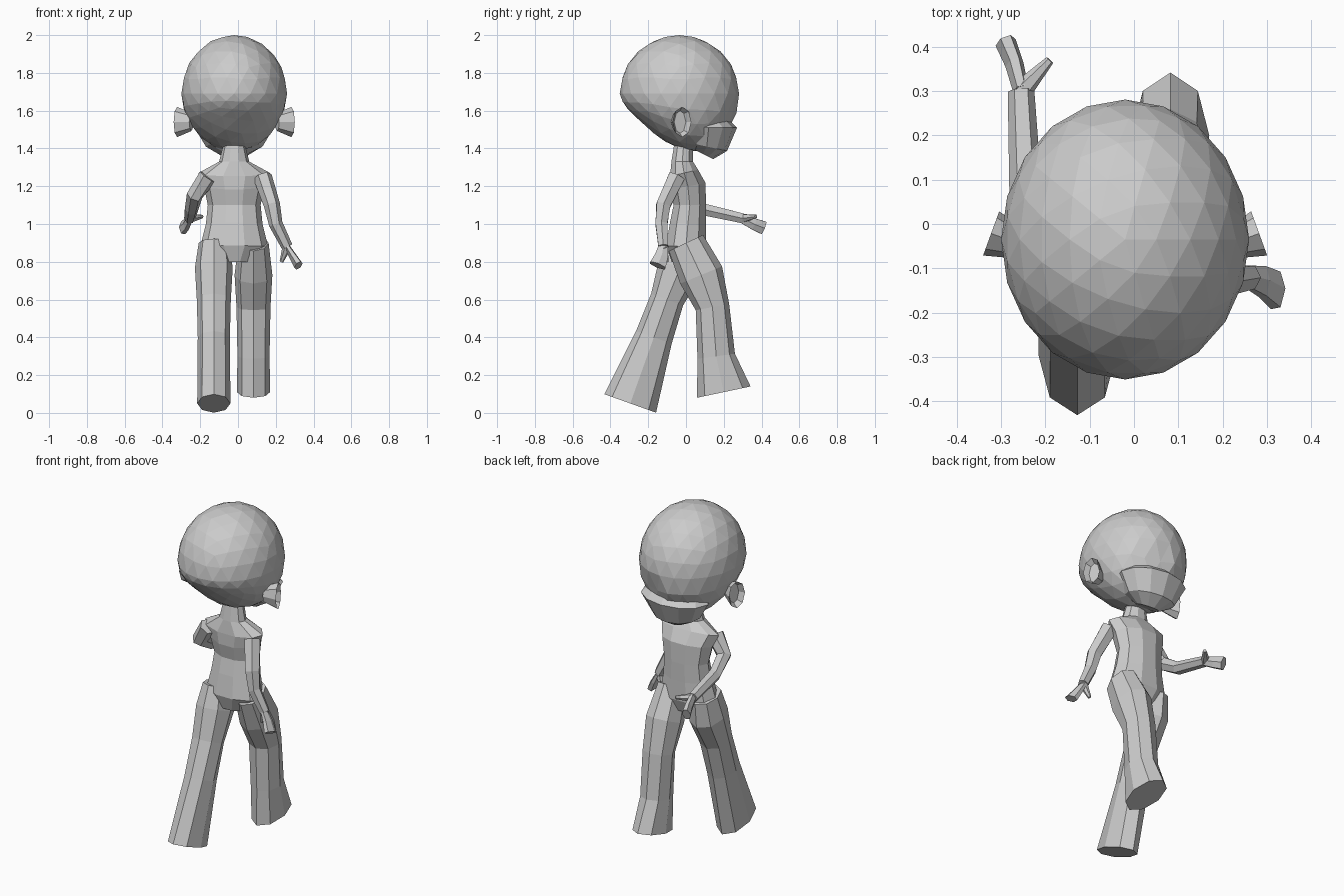
import bpy, bmesh, math
from mathutils import Matrix, Vector

default_cube = bpy.data.objects.get("Cube")
if default_cube:
    bpy.data.objects.remove(default_cube)

# One plain colour for the whole figure
colour = (0.6, 0.6, 0.6, 1)
grey = bpy.data.materials.new("plain_grey")
grey.use_nodes = True
grey.diffuse_color = colour
grey.node_tree.nodes["Principled BSDF"].inputs["Base Color"].default_value = colour

body_centre = -0.02


def finish(name, bm):
    """Turn a bmesh into a flat-shaded object."""
    bmesh.ops.recalc_face_normals(bm, faces=bm.faces)
    mesh = bpy.data.meshes.new(name)
    bm.to_mesh(mesh)
    bm.free()
    mesh.materials.append(grey)
    part = bpy.data.objects.new(name, mesh)
    bpy.context.collection.objects.link(part)


def tube(name, path, depths, widths, sides=8):
    """Skin elliptical rings standing square to a path."""
    bm = bmesh.new()
    points = [Vector(point) for point in path]
    last = len(points) - 1
    rings = []
    for i, (point, depth, width) in enumerate(zip(points, depths, widths)):
        along = (points[min(i + 1, last)] - points[max(i - 1, 0)]).normalized()
        across = Vector((1, 0, 0))
        across = (across - along * across.dot(along)).normalized()
        forward = along.cross(across)
        ring = []
        for step in range(sides):
            angle = math.tau * step / sides
            offset = across * width * math.cos(angle) + forward * depth * math.sin(angle)
            ring.append(bm.verts.new(point + offset))
        rings.append(ring)
    for lower, upper in zip(rings, rings[1:]):
        for step in range(sides):
            bm.faces.new((lower[step - 1], lower[step], upper[step], upper[step - 1]))
    bm.faces.new(rings[0])
    bm.faces.new(rings[-1])
    finish(name, bm)


def taper(start, end, count):
    """Evenly spaced sizes from start to end."""
    return [start + (end - start) * i / (count - 1) for i in range(count)]


def limb(name, path, start, end, flatness=1.0):
    """A tapering six-sided tube, thinner across than deep."""
    sizes = taper(start, end, len(path))
    tube(name, path, sizes, [size * flatness for size in sizes], sides=6)


# Head: faceted ball whose underside slopes down towards the face
bm = bmesh.new()
bmesh.ops.create_icosphere(bm, subdivisions=3, radius=1)
for vert in bm.verts:
    under = min(1, max(0, -vert.co.z) * 1.3)
    vert.co = Matrix.Diagonal((0.28, 0.316, 0.31)) @ vert.co + Vector((body_centre, -0.035, 1.69))
    vert.co.z -= under * (vert.co.y - 0.03) / 3
    # Draw the lower face in above the jaw
    if vert.co.y > 0.1 and vert.co.z < 1.58:
        vert.co.y *= 0.92
finish("head", bm)

# Jaw: broad ledge jutting under the face
tube("jaw",
     [(body_centre, 0.11, 1.54), (body_centre, 0.12, 1.51),
      (body_centre, 0.11, 1.41), (body_centre, 0.09, 1.37)],
     depths=(0.1, 0.15, 0.11, 0.06), widths=(0.17, 0.21, 0.15, 0.07), sides=12)

# Ears: cupped cones flaring outwards, rear edges turned out
for name, side in (("left_ear", 1), ("right_ear", -1)):
    bm = bmesh.new()
    bmesh.ops.create_cone(bm, cap_ends=True, segments=8, radius1=0.6, radius2=1, depth=1)
    rim = max(bm.faces, key=lambda face: face.calc_center_median().z)
    bmesh.ops.transform(bm, matrix=Matrix.Diagonal((0.08, 0.053, 0.08, 1)), verts=bm.verts)
    bm.normal_update()
    bmesh.ops.inset_individual(bm, faces=[rim], thickness=0.02, depth=-0.03)
    place = Matrix.Translation((body_centre + side * 0.265, -0.035, 1.54))
    turn = Matrix.Rotation(side * math.radians(20), 4, "Z")
    outward = Matrix.Rotation(side * math.pi / 2, 4, "Y")
    bmesh.ops.transform(bm, matrix=place @ turn @ outward, verts=bm.verts)
    finish(name, bm)

# Torso: hips, waist, chest, shoulders and neck
heights = (0.8, 0.88, 1, 1.1, 1.2, 1.27, 1.33, 1.45)
leans = (0, 0, 0.01, 0.02, 0.01, -0.01, -0.02, -0.01)
tube("torso",
     [(body_centre, lean, height) for lean, height in zip(leans, heights)],
     depths=(0.08, 0.11, 0.1, 0.09, 0.1, 0.08, 0.06, 0.05),
     widths=(0.1, 0.18, 0.15, 0.14, 0.16, 0.19, 0.08, 0.05), sides=10)

# Legs in mid-stride: hip, thigh, knee, shin and sole
strides = {
    "left_leg": (0.082, [(0, 0.9), (0.08, 0.73), (0.14, 0.56), (0.16, 0.3), (0.2, 0.11)]),
    "right_leg": (-0.128, [(0, 0.9), (-0.03, 0.77), (-0.1, 0.6), (-0.17, 0.4), (-0.295, 0.05)]),
}
for name, (x, path) in strides.items():
    tube(name, [(x, y, z) for y, z in path],
         depths=(0.1, 0.12, 0.09, 0.1, 0.145), widths=(0.08, 0.1, 0.09, 0.085, 0.088))

# Hanging arm with its hand
wrist = (0.26, -0.12, 0.88)
limb("left_arm", [(0.13, -0.05, 1.25), (0.18, -0.12, 1.1), (0.2, -0.13, 1), wrist], 0.05, 0.03)
limb("left_hand", [wrist, (0.29, -0.13, 0.83), (0.32, -0.15, 0.78)], 0.03, 0.05, 0.5)
limb("left_thumb", [wrist, (0.23, -0.1, 0.8)], 0.025, 0.01)

# Arm bent forwards with its hand
wrist = (-0.255, 0.3, 1.03)
limb("right_arm", [(-0.16, -0.05, 1.25), (-0.23, -0.03, 1.15), (-0.245, 0.08, 1.08), wrist],
     0.05, 0.03)
limb("right_hand", [wrist, (-0.27, 0.36, 1), (-0.29, 0.41, 0.98)], 0.03, 0.04, 0.6)
limb("right_thumb", [wrist, (-0.19, 0.37, 1.04)], 0.025, 0.01)
